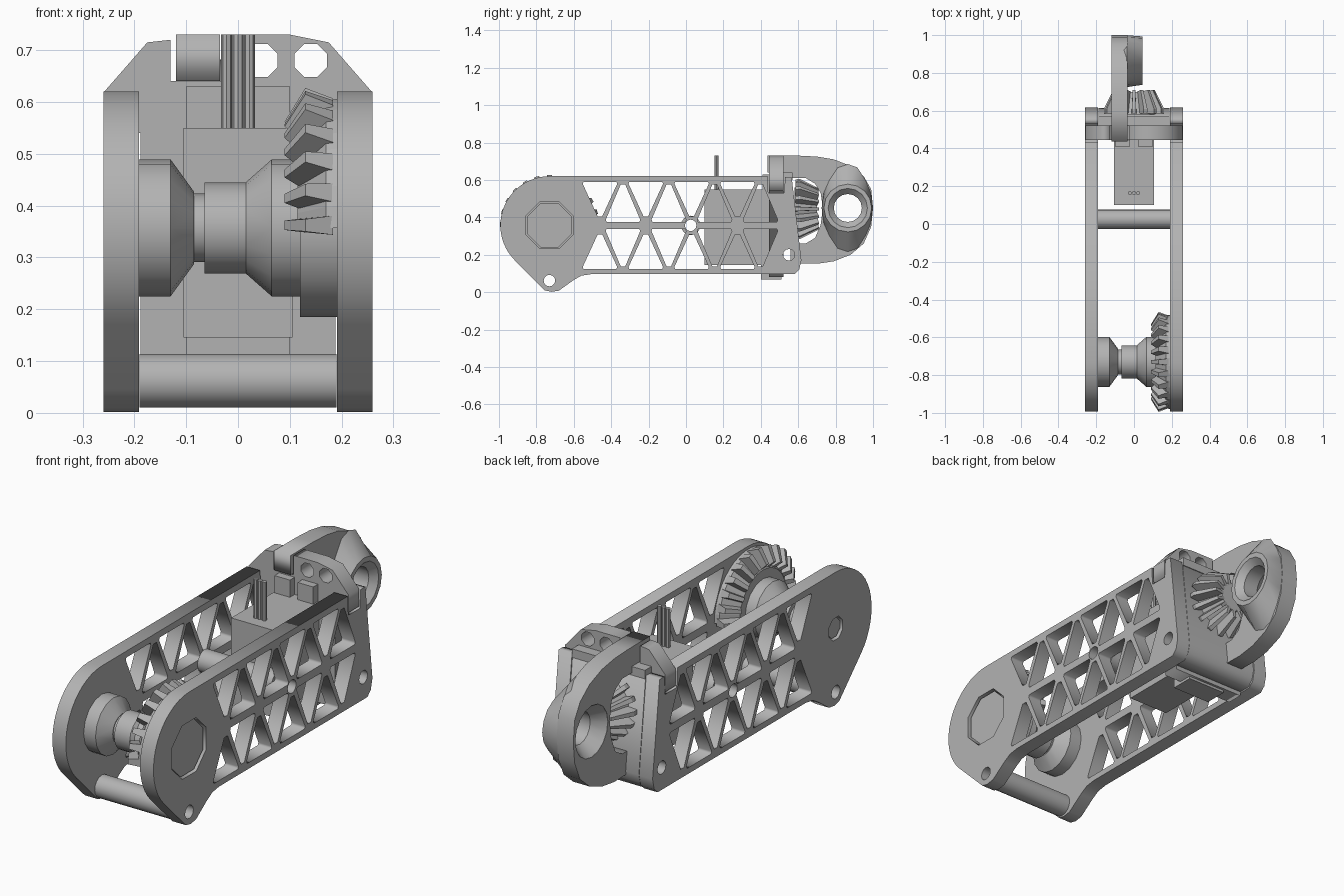
import bpy, bmesh
from math import sin, cos, pi, radians
from mathutils import Matrix, Vector

if "Cube" in bpy.data.objects:
    bpy.data.objects.remove(bpy.data.objects["Cube"], do_unlink=True)

GREY = (0.45, 0.45, 0.45, 1)
grey = bpy.data.materials.new("plain grey")
grey.use_nodes = True
grey.diffuse_color = GREY
grey.node_tree.nodes["Principled BSDF"].inputs["Base Color"].default_value = GREY


def add(name, mesh, smooth=False):
    mesh.materials.clear()
    mesh.materials.append(grey)
    obj = bpy.data.objects.new(name, mesh)
    bpy.context.collection.objects.link(obj)
    if smooth:
        bpy.ops.object.select_all(action='DESELECT')
        obj.select_set(True)
        bpy.context.view_layer.objects.active = obj
        bpy.ops.object.shade_smooth_by_angle(angle=radians(32))
    return obj


def circle(u, v, r, n=16, start=0.0, end=2 * pi):
    full = end - start > 6.28
    steps = n if full else n - 1
    return [(u + r * cos(start + (end - start) * i / steps),
             v + r * sin(start + (end - start) * i / steps)) for i in range(n)]


def octagon(u, v, r):
    return circle(u, v, r, 8, pi / 8, pi / 8 + 2 * pi)


def extrude(name, axis, lo, hi, outline, holes=(), smooth=False):
    """Flat profile with holes, given depth along x (u=y, v=z) or y (u=x, v=z)."""
    curve = bpy.data.curves.new(name, 'CURVE')
    curve.dimensions, curve.fill_mode = '2D', 'BOTH'
    curve.extrude = (hi - lo) / 2
    for loop in [outline, *holes]:
        spline = curve.splines.new('POLY')
        spline.points.add(len(loop) - 1)
        for p, (u, v) in zip(spline.points, loop):
            p.co = (u, v, 0, 1)
        spline.use_cyclic_u = True
    tmp = bpy.data.objects.new(name + "_profile", curve)
    mesh = bpy.data.meshes.new_from_object(tmp)
    bpy.data.objects.remove(tmp)
    mid = (lo + hi) / 2
    for vert in mesh.vertices:
        u, v, w = vert.co
        vert.co = (mid + w, u, v) if axis == 'x' else (u, mid - w, v)
    bm = bmesh.new()
    bm.from_mesh(mesh)
    bmesh.ops.remove_doubles(bm, verts=bm.verts, dist=1e-5)
    bmesh.ops.recalc_face_normals(bm, faces=bm.faces)
    bm.to_mesh(mesh)
    bm.free()
    mesh.name = name
    return add(name, mesh, smooth)


def hull(name, shells, smooth=False):
    """One object made of convex solids, each the hull of a point list."""
    bm = bmesh.new()
    for pts in shells:
        part = bmesh.new()
        for p in pts:
            part.verts.new(p)
        res = bmesh.ops.convex_hull(part, input=part.verts)
        bmesh.ops.delete(part, geom=[v for v in part.verts if not v.link_faces], context='VERTS')
        bmesh.ops.dissolve_limit(part, angle_limit=0.02, verts=part.verts, edges=part.edges)
        bmesh.ops.recalc_face_normals(part, faces=part.faces)
        tmp = bpy.data.meshes.new("tmp")
        part.to_mesh(tmp)
        part.free()
        bm.from_mesh(tmp)
        bpy.data.meshes.remove(tmp)
    mesh = bpy.data.meshes.new(name)
    bm.to_mesh(mesh)
    bm.free()
    return add(name, mesh, smooth)


def box(x0, x1, y0, y1, z0, z1):
    return [(x, y, z) for x in (x0, x1) for y in (y0, y1) for z in (z0, z1)]


def rings(sections, cy, cz, **kw):
    """Circles around an x axis; sections are (x, radius)."""
    return [(x, y, z) for x, r in sections for y, z in circle(cy, cz, r, **kw)]


def teeth(section, count, step, width, place):
    """Wedge teeth; section is (along, radius, width factor)."""
    shells = []
    for i in range(count):
        turn = place @ Matrix.Rotation(i * step, 4, 'X')
        shells.append([turn @ Vector((a, r, s * width * r * f))
                       for a, r, f in section for s in (-1, 1)])
    return shells


HUB_Y, HUB_Z = -0.73, 0.357
FOOT, CENTRE, REAR = (-0.73, 0.062), (0.025, 0.357), (0.55, 0.2)

# Truss openings: alternating triangles, mirrored about the middle rail
windows = []
for i in range(4):
    for c, base, h in ((-0.46 + 0.245 * i, 0.59, -0.185), (-0.337 + 0.245 * i, 0.376, 0.2)):
        tri = [(-0.088, 0), (0.088, 0), (0.092, 0.06), (0.012, 1), (-0.012, 1), (-0.092, 0.06)]
        upper = [(c + u, base + v * h) for u, v in tri]
        windows += [upper, [(u, 2 * HUB_Z - v) for u, v in upper]]

# Side plates
plate = circle(HUB_Y, HUB_Z, 0.263, 18, radians(90), radians(225))
plate += [(-0.79, 0.045), (-0.755, 0.01), (-0.72, 0.002), (-0.68, 0.008), (-0.6, 0.065),
          (-0.56, 0.088), (-0.51, 0.096), (0.58, 0.096), (0.605, 0.12), (0.617, 0.17),
          (0.565, 0.615), (0.53, 0.615), (0.525, 0.53), (0.44, 0.53), (0.435, 0.62)]
for name, side, r in (("left", 1, 0.135), ("right", -1, 0.055)):
    lo, hi = sorted((0.191 * side, 0.26 * side))
    holes = windows + [circle(*p, 0.031, 12) for p in (FOOT, CENTRE, REAR)]
    extrude(name + "_side_plate", 'x', lo, hi, plate, holes + [octagon(HUB_Y, HUB_Z, r)])
    lo, hi = sorted((0.191 * side, 0.25 * side))
    extrude(name + "_bearing_plug", 'x', lo, hi, octagon(HUB_Y, HUB_Z, r - 0.008))

# Hollow cross bars
for name, p in (("foot_bar", FOOT), ("centre_bar", CENTRE)):
    extrude(name, 'x', -0.19, 0.19, circle(*p, 0.052, 16), [circle(*p, 0.031, 12)], True)

# Hubs and the stub between them
hull("right_hub", [rings([(-0.192, 0.132), (-0.13, 0.132), (-0.085, 0.07)], HUB_Y, HUB_Z),
                   rings([(-0.09, 0.066), (-0.06, 0.066)], HUB_Y, HUB_Z)], True)
hull("left_hub", [rings([(-0.065, 0.088), (0.03, 0.088)], HUB_Y, HUB_Z),
                  rings([(0.015, 0.088), (0.065, 0.132), (0.125, 0.132)], HUB_Y, HUB_Z),
                  rings([(0.12, 0.172), (0.192, 0.172)], HUB_Y, HUB_Z, n=20)], True)

# Bevel gear covering the upper half of the hub
hull("bevel_gear_root", [rings([(0.115, 0.172), (0.17, 0.245), (0.192, 0.25)],
                               HUB_Y, HUB_Z, n=20, start=0, end=pi)])
place = Matrix.Translation((0, HUB_Y, HUB_Z + 0.005))
tooth = [(0.09, 0.2, 0.6), (0.13, 0.265, 0.6), (0.183, 0.245, 1), (0.18, 0.2, 1), (0.12, 0.17, 1)]
hull("bevel_gear_teeth", teeth(tooth, 13, pi / 12, 0.075, place))

# Motor, its mounting ears and wires
hull("motor", [box(-0.105, 0.105, 0.1, 0.45, 0.145, 0.55)])
hull("motor_mount", [box(-0.1, -0.02, 0.41, 0.45, 0.54, 0.63),
                     box(0.02, 0.1, 0.41, 0.45, 0.54, 0.63),
                     box(-0.1, 0.1, 0.4, 0.51, 0.068, 0.2)])
hull("wires", [[(x, y, z) for x, y in circle(0.022 * i, 0.163, 0.0105, 8) for z in (0.54, 0.73)]
               for i in (-1, 0, 1)])

# End bracket: upright wall with shoulders, and a sloped back
half = [(0.188, 0.08), (0.188, 0.54), (0.258, 0.54), (0.258, 0.62), (0.175, 0.715), (0.1, 0.73)]
notch = [(-0.025, 0.73), (-0.025, 0.64), (-0.13, 0.64), (-0.13, 0.72)]
wall = half + notch + [(-x, z) for x, z in half[4::-1]]
extrude("bracket_wall", 'y', 0.445, 0.522, wall, [octagon(x, 0.68, 0.034) for x in (0.045, 0.14)])
back = [(0.5, 0.1), (0.58, 0.1), (0.605, 0.13), (0.615, 0.17), (0.565, 0.61), (0.515, 0.61)]
extrude("bracket_back", 'x', -0.188, 0.188, back, [circle(*REAR, 0.031, 12)])
hull("bracket_shelf", [box(-0.188, 0.188, 0.515, 0.57, 0.6, 0.64)])

# Pinion on the motor shaft
turn = Matrix.Translation((0, 0, 0.445)) @ Matrix.Rotation(pi / 2, 4, 'Z')
cone = [turn @ Vector(p) for p in rings([(0.58, 0.115), (0.7, 0.07)], 0, 0)]
hull("pinion_core", [cone], True)
tooth = [(0.585, 0.1, 1), (0.585, 0.158, 0.5), (0.61, 0.16, 0.5), (0.71, 0.11, 0.5), (0.7, 0.06, 1)]
hull("pinion_teeth", teeth(tooth, 16, pi / 8, 0.13, turn))

# Curved output ear with a raised, countersunk eye
EYE = (0.865, 0.45)
outer = [(0.6, 0.73), (0.7, 0.725), (0.79, 0.71), (0.88, 0.675), (0.95, 0.62), (0.99, 0.55),
         (1.0, 0.45), (0.99, 0.35), (0.95, 0.26), (0.88, 0.2), (0.79, 0.165), (0.7, 0.152)]
inner = [(0.56, 0.155), (0.56, 0.26), (0.64, 0.26), (0.69, 0.29), (0.72, 0.36), (0.732, 0.45),
         (0.72, 0.53), (0.69, 0.58), (0.64, 0.61), (0.56, 0.61), (0.56, 0.64), (0.437, 0.64),
         (0.437, 0.73)]
extrude("output_ear", 'x', -0.12, -0.035, outer + inner, [circle(*EYE, 0.12, 16)])


def loft(name, loops):
    """Closed band through matching loops of (x, points)."""
    bm = bmesh.new()
    rows = [[bm.verts.new((x, y, z)) for y, z in pts] for x, pts in loops]
    n = len(rows[0])
    for a, b in zip(rows, rows[1:] + rows[:1]):
        for i in range(n):
            bm.faces.new((a[i], a[(i + 1) % n], b[(i + 1) % n], b[i]))
    bmesh.ops.recalc_face_normals(bm, faces=bm.faces)
    mesh = bpy.data.meshes.new(name)
    bm.to_mesh(mesh)
    bm.free()
    return add(name, mesh, True)


# Eye skirt follows the ear outline at its foot and is round at its rim
skirt = []
for y, z in circle(0, 0, 1, 16):
    reach = 0.134 if y > -0.1 else 0.14
    skirt.append((EYE[0] + y * reach, EYE[1] + z * (0.235 if abs(z) > 0.8 else 0.21)))
loft("output_eye", [(-0.036, skirt), (0.045, circle(*EYE, 0.128, 16)),
                    (0.045, circle(*EYE, 0.105, 16)), (0.015, circle(*EYE, 0.075, 16)),
                    (-0.06, circle(*EYE, 0.075, 16)), (-0.119, circle(*EYE, 0.12, 16))])
